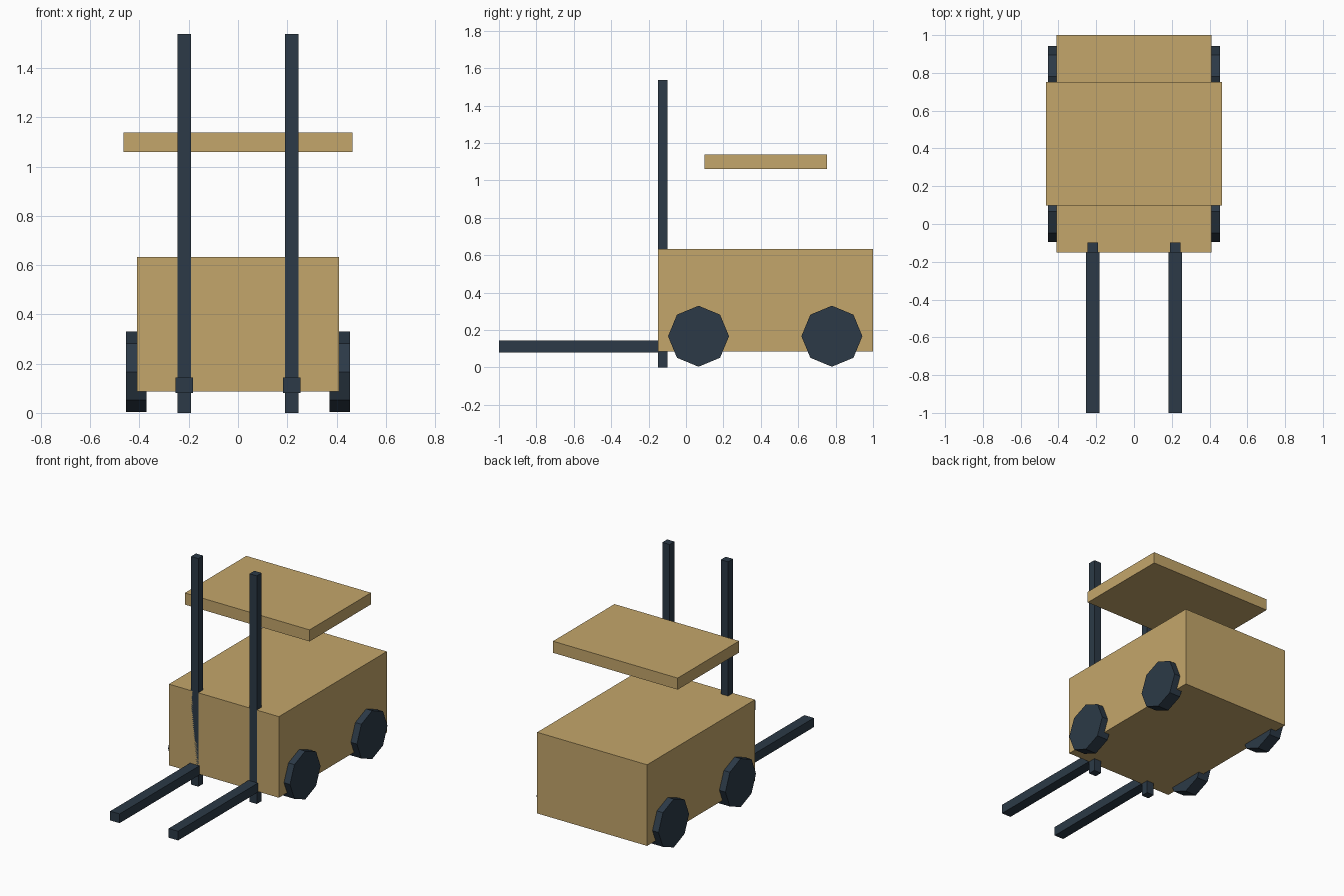
import bpy
from math import pi

if "Cube" in bpy.data.objects:
    bpy.data.objects.remove(bpy.data.objects["Cube"])


def material(name, color):
    mat = bpy.data.materials.new(name)
    mat.diffuse_color = color
    mat.use_nodes = True
    mat.node_tree.nodes["Principled BSDF"].inputs["Base Color"].default_value = mat.diffuse_color
    return mat


TAN = material("tan_paint", (0.55, 0.38, 0.145, 1))
DARK = material("dark_steel", (0.025, 0.042, 0.063, 1))


def box(name, x, y, z, mat):
    """Box from (min, max) ranges on each axis."""
    ranges = (x, y, z)
    bpy.ops.mesh.primitive_cube_add(size=1, location=[(a + b) / 2 for a, b in ranges])
    obj = bpy.context.object
    obj.name = name
    obj.scale = [b - a for a, b in ranges]
    bpy.ops.object.transform_apply(location=False, rotation=False, scale=True)
    obj.data.materials.append(mat)
    return obj


def wheel(name, x, y):
    """Eight-sided wheel with its axle along x."""
    bpy.ops.mesh.primitive_cylinder_add(vertices=8, radius=0.163, depth=0.084,
                                        location=(x, y, 0.167), rotation=(0, pi / 2, 0))
    obj = bpy.context.object
    obj.name = name
    obj.data.materials.append(DARK)


# Truck body and overhead guard
box("body", (-0.41, 0.41), (-0.15, 1.0), (0.086, 0.633), TAN)
box("roof", (-0.465, 0.465), (0.098, 0.753), (1.06, 1.138), TAN)

# Mast rails, forks and wheels on both sides
for side, s in (("left", -1), ("right", 1)):
    c = 0.218 * s
    box(f"{side}_mast", (c - 0.027, c + 0.027), (-0.15, -0.098), (0, 1.538), DARK)
    box(f"{side}_fork", (c - 0.035, c + 0.035), (-1.0, -0.15), (0.081, 0.143), DARK)
    wheel(f"{side}_front_wheel", 0.413 * s, 0.067)
    wheel(f"{side}_rear_wheel", 0.413 * s, 0.78)
